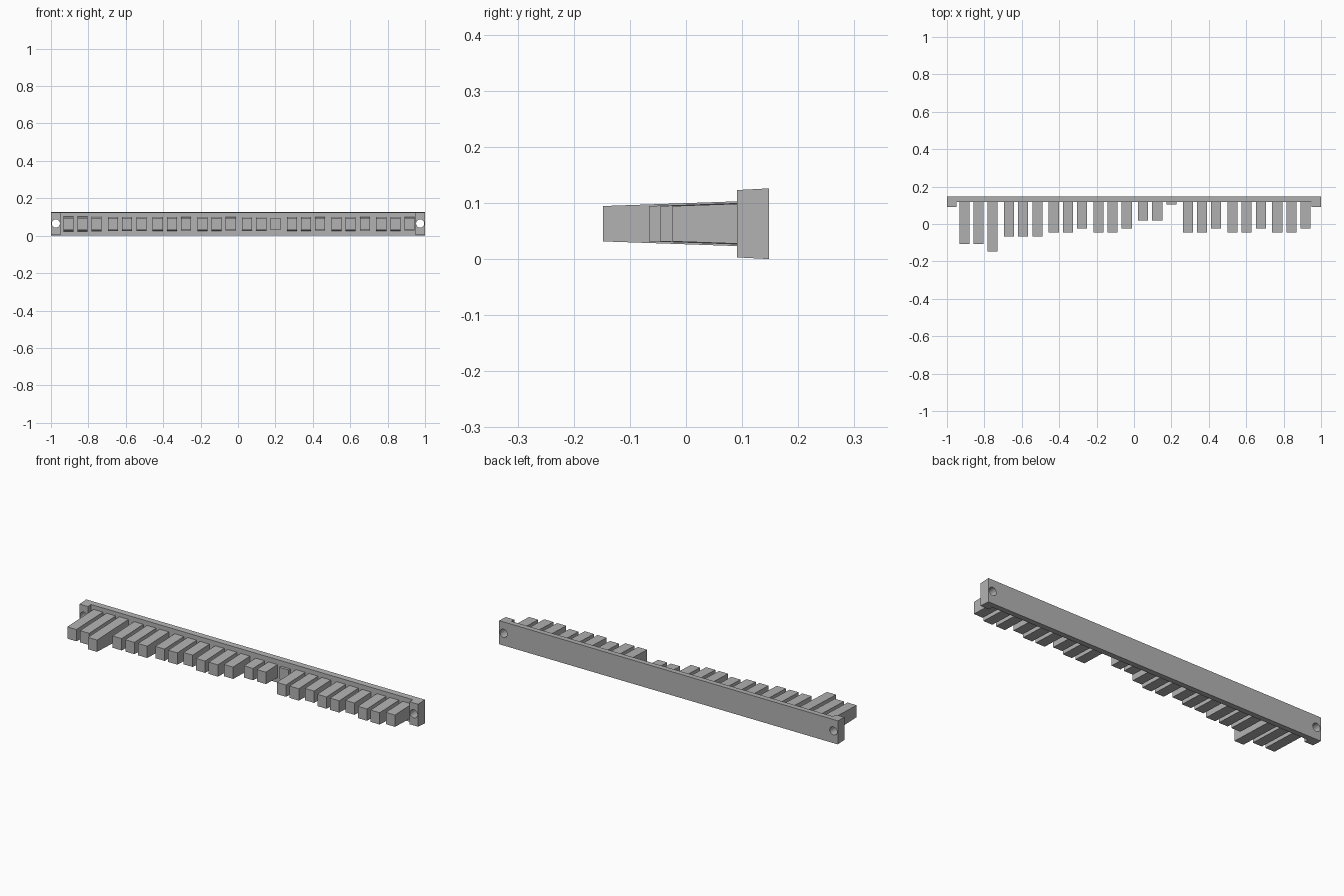
import bpy, bmesh, math

cube = bpy.data.objects.get("Cube")
if cube:
    bpy.data.objects.remove(cube, do_unlink=True)

grey = bpy.data.materials.new("light grey")
grey.use_nodes = True
COLOUR = (0.45, 0.45, 0.45, 1)
grey.diffuse_color = COLOUR
grey.node_tree.nodes["Principled BSDF"].inputs["Base Color"].default_value = COLOUR

MID = 0.063      # height of the centre line
BACK = 0.148     # rear face of the bar
FACE = 0.117     # front face of the bar between the end blocks


def drafted_prism(name, outline, half_height):
    """Plan outline raised to a height that tapers along y."""
    bm = bmesh.new()
    low = [bm.verts.new((x, y, MID - half_height(y))) for x, y in outline]
    high = [bm.verts.new((x, y, MID + half_height(y))) for x, y in outline]
    bm.faces.new(low)
    bm.faces.new(high)
    for i in range(len(outline)):
        j = (i + 1) % len(outline)
        bm.faces.new((low[i], low[j], high[j], high[i]))
    bmesh.ops.recalc_face_normals(bm, faces=bm.faces)
    mesh = bpy.data.meshes.new(name)
    bm.to_mesh(mesh)
    bm.free()
    mesh.materials.append(grey)
    obj = bpy.data.objects.new(name, mesh)
    bpy.context.collection.objects.link(obj)
    return obj


# Backing bar with a thicker block at each end
END, INNER, BLOCK = 1.0, 0.95, 0.091
bar = drafted_prism(
    "backing_bar",
    [(-END, BACK), (-END, BLOCK), (-INNER, BLOCK), (-INNER, FACE),
     (INNER, FACE), (INNER, BLOCK), (END, BLOCK), (END, BACK)],
    lambda y: MID - 0.053 * (BACK - y))

# Screw hole through each end block
for side, sign in (("left", 1), ("right", -1)):
    bpy.ops.mesh.primitive_cylinder_add(
        vertices=16, radius=0.022, depth=0.2,
        location=(sign * 0.974, 0.12, 0.065), rotation=(math.pi / 2, 0, 0))
    cutter = bpy.context.object
    cutter.name = side + "_hole_cutter"
    cutter.data.materials.append(grey)
    cutter.hide_render = True
    cutter.hide_set(True)
    cut = bar.modifiers.new(side + "_hole", "BOOLEAN")
    cut.operation = "DIFFERENCE"
    cut.solver = "EXACT"
    cut.object = cutter

# Teeth in groups of three, each group given by the y of its tips
COMMON = (-0.045, -0.045, -0.024)
GROUPS = [(-0.106, -0.106, -0.148), (-0.066,) * 3, COMMON, COMMON,
          (0.019, 0.019, 0.103), COMMON, COMMON, COMMON]
HALF_WIDTH, PITCH, GROUP_PITCH = 0.027, 0.0755, 0.239
for g, tips in enumerate(GROUPS):
    for t, tip in enumerate(tips):
        x = 0.005 + (g - 3.5) * GROUP_PITCH + (t - 1) * PITCH
        a, b = x - HALF_WIDTH, x + HALF_WIDTH
        root = FACE + 0.005
        drafted_prism(f"tooth_{g * 3 + t + 1}",
                      [(a, root), (a, tip), (b, tip), (b, root)],
                      lambda y: 0.0315 + 0.035 * (y - tip))
